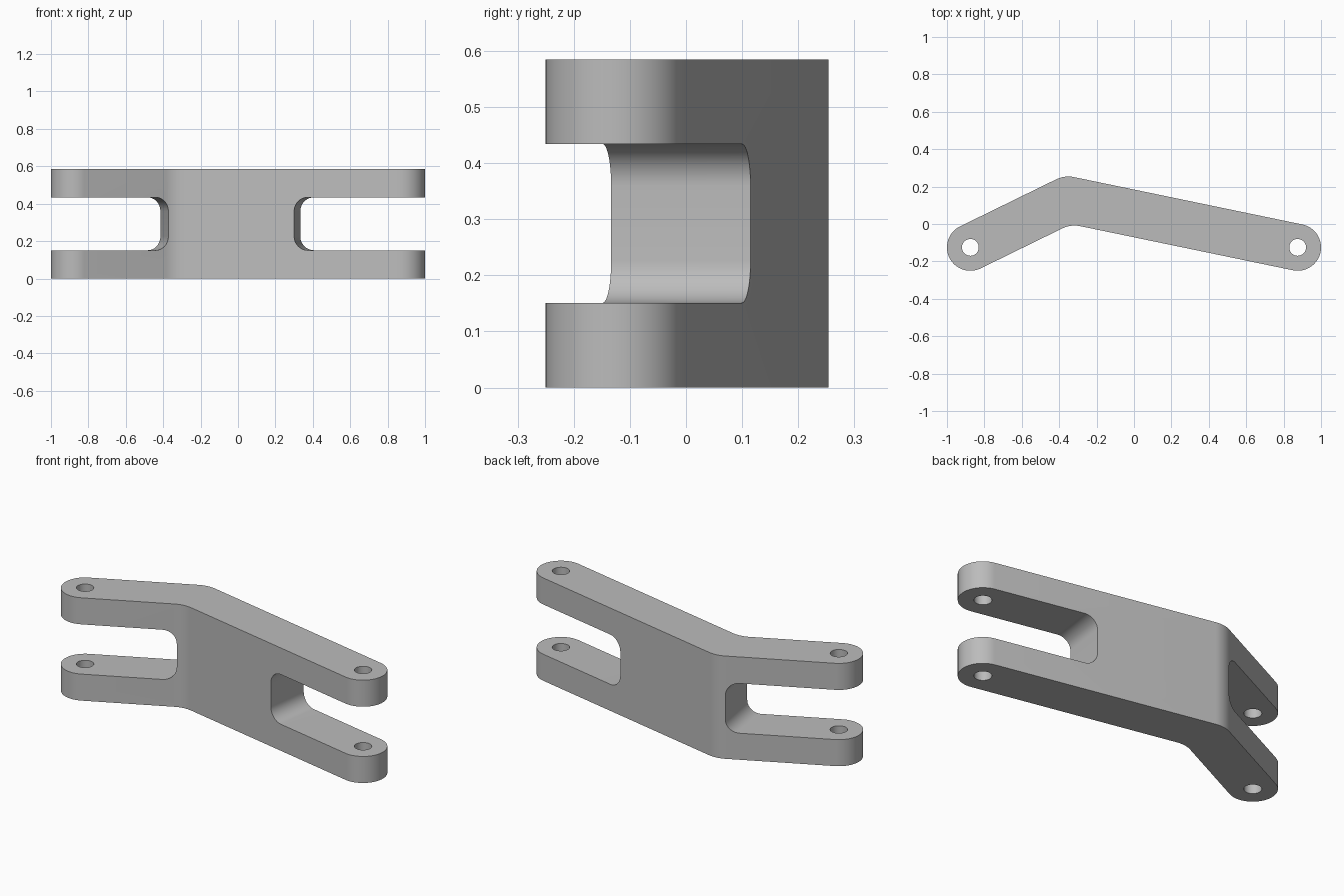
import bpy, bmesh
from math import pi, cos, sin, atan2
from mathutils import Vector

cube = bpy.data.objects.get("Cube")
if cube:
    bpy.data.objects.remove(cube)

HEIGHT = 0.585
HALF = 0.125
LEFT = Vector((-0.875, -0.125))
RIGHT = Vector((0.875, -0.125))
ELBOW = Vector((-0.354, 0.13))
SLOT = (0.151, 0.434)


def arc(centre, r, a0, a1, n):
    return [centre + Vector((cos(a0 + (a1 - a0) * i / n), sin(a0 + (a1 - a0) * i / n))) * r
            for i in range(n + 1)]


def prism(name, bottom, sweep):
    """Extrude a closed loop of 3D points along a vector."""
    bm = bmesh.new()
    face = bm.faces.new([bm.verts.new(p) for p in bottom])
    grown = bmesh.ops.extrude_face_region(bm, geom=[face])
    bmesh.ops.translate(bm, vec=sweep, verts=[v for v in grown["geom"] if isinstance(v, bmesh.types.BMVert)])
    bmesh.ops.recalc_face_normals(bm, faces=bm.faces)
    mesh = bpy.data.meshes.new(name)
    bm.to_mesh(mesh)
    bm.free()
    obj = bpy.data.objects.new(name, mesh)
    bpy.context.collection.objects.link(obj)
    return obj


# Bent arm outline: round ends and softened elbow
dl = (ELBOW - LEFT).normalized()
dr = (RIGHT - ELBOW).normalized()
al, ar = atan2(dl.y, dl.x), atan2(dr.y, dr.x)
up = Vector((-dl.y, dl.x)) + Vector((-dr.y, dr.x))
up.normalize()
k = cos((al - ar) / 2)
R = 0.15
outer = ELBOW + up * (HALF - R) / k
inner = ELBOW - up * (HALF + R) / k
outline = (arc(LEFT, HALF, al + 1.5 * pi, al + pi / 2, 32)
           + arc(outer, R, al + pi / 2, ar + pi / 2, 10)
           + arc(RIGHT, HALF, ar + pi / 2, ar - pi / 2, 32)
           + arc(inner, R, ar + pi / 2, al + pi / 2, 10))
body = prism("bent_link_arm", [p.to_3d() for p in outline], Vector((0, 0, HEIGHT)))


def slot_cutter(name, front, back, along):
    """Fork slot with rounded inner corners, swept across the arm."""
    r, (lo, hi) = 0.075, SLOT
    loop = (arc(Vector((r, lo + r)), r, 1.5 * pi, pi, 12)
            + arc(Vector((r, hi - r)), r, pi, pi / 2, 12)
            + [Vector((1, hi)), Vector((1, lo))])
    across = (back - front).to_3d()
    start = front.to_3d() - across
    pts = [start + along.to_3d() * p.x + Vector((0, 0, p.y)) for p in loop]
    return prism(name, pts, across * 3)


cutters = [
    slot_cutter("left_slot", Vector((-0.373, -0.015)), Vector((-0.415, 0.24)), -dl),
    slot_cutter("right_slot", Vector((0.3, -0.133)), Vector((0.333, 0.115)), dr),
]
# Pin holes through both fork ends
for side, centre in (("left", LEFT), ("right", RIGHT)):
    ring = [p.to_3d() - Vector((0, 0, 0.1)) for p in arc(centre, 0.045, 0, 2 * pi, 32)[:-1]]
    cutters.append(prism(side + "_pin_hole", ring, Vector((0, 0, 1))))

bpy.ops.object.select_all(action="DESELECT")
body.select_set(True)
bpy.context.view_layer.objects.active = body
for c in cutters:
    mod = body.modifiers.new(c.name, "BOOLEAN")
    mod.operation = "DIFFERENCE"
    mod.solver = "EXACT"
    mod.object = c
    bpy.ops.object.modifier_apply(modifier=mod.name)
    bpy.data.objects.remove(c)

# Plain grey metal
colour = (0.5, 0.5, 0.5, 1)
mat = bpy.data.materials.new("light grey")
mat.use_nodes = True
mat.diffuse_color = colour
mat.node_tree.nodes["Principled BSDF"].inputs["Base Color"].default_value = colour
body.data.materials.clear()
body.data.materials.append(mat)
bpy.ops.object.shade_smooth_by_angle(angle=pi / 6)
